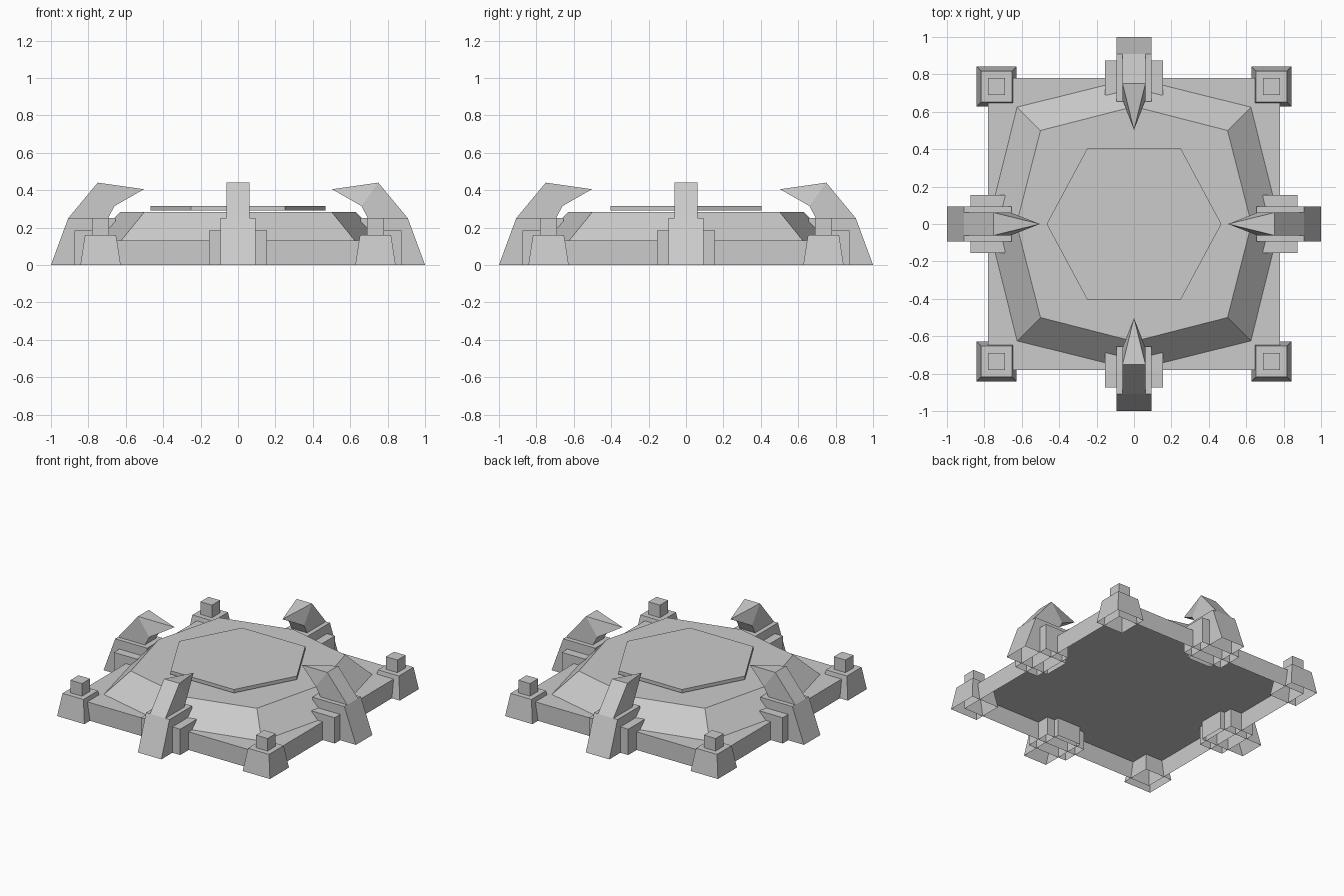
import bpy, math
from mathutils import Matrix, Vector

if "Cube" in bpy.data.objects:
    bpy.data.objects.remove(bpy.data.objects["Cube"])

grey = bpy.data.materials.new("stone grey")
grey.diffuse_color = (0.6, 0.6, 0.6, 1)
grey.use_nodes = True
grey.node_tree.nodes["Principled BSDF"].inputs["Base Color"].default_value = grey.diffuse_color


def make(name, verts, faces, mat=Matrix()):
    me = bpy.data.meshes.new(name)
    me.from_pydata([mat @ Vector(v) for v in verts], [], faces)
    me.materials.append(grey)
    ob = bpy.data.objects.new(name, me)
    bpy.context.collection.objects.link(ob)
    return ob


def loft(name, low, high, z0, z1, mat=Matrix(), bottom=False):
    """Counter-clockwise outline at z0 joined to another at z1, capped on top."""
    n = len(low)
    verts = [(x, y, z0) for x, y in low] + [(x, y, z1) for x, y in high]
    faces = [(i, (i + 1) % n, n + (i + 1) % n, n + i) for i in range(n)]
    faces.append(tuple(range(n, 2 * n)))
    if bottom:
        faces.append(tuple(reversed(range(n))))
    return make(name, verts, faces, mat)


def rect(x0, x1, y0, y1):
    return [(x0, y0), (x1, y0), (x1, y1), (x0, y1)]


def square(r, c=0):
    return rect(c - r, c + r, c - r, c + r)


def octagon(mid, corner):
    return [(mid, 0), (corner, corner), (0, mid), (-corner, corner),
            (-mid, 0), (-corner, -corner), (0, -mid), (corner, -corner)]


# Hollow base slab, sloped dome and hexagonal plate
loft("base_slab", square(0.78), square(0.78), 0, 0.13)
loft("dome", octagon(0.78, 0.625), octagon(0.628, 0.5), 0.13, 0.284)
hexagon = [(0.467, 0), (0.25, 0.404), (-0.25, 0.404),
           (-0.467, 0), (-0.25, -0.404), (0.25, -0.404)]
loft("hex_plate", hexagon, hexagon, 0.29, 0.315, bottom=True)

for i in range(4):
    turn = Matrix.Rotation(i * math.pi / 2, 4, "Z")

    # Corner post with a small cube on top
    loft(f"corner_post_{i}", square(0.108, 0.735), square(0.083, 0.735), 0, 0.16, turn)
    loft(f"post_cube_{i}", square(0.046, 0.735), square(0.046, 0.735), 0.16, 0.25, turn)

    # Sloped foot and the lower block that flanks it
    loft(f"claw_foot_{i}", rect(0.655, 1.0, -0.093, 0.093),
         rect(0.655, 0.908, -0.093, 0.093), 0, 0.25, turn)
    flank = rect(0.69, 0.875, -0.155, 0.155)
    loft(f"claw_flank_{i}", flank, flank, 0, 0.185, turn)

    # Hooked claw ending in a point over the dome
    w = 0.061
    profile = [(0.908, 0.25), (0.75, 0.44), (0.66, 0.315), (0.695, 0.25)]
    verts = [(x, s * w, z) for s in (-1, 1) for x, z in profile] + [(0.503, 0, 0.405)]
    faces = [(3, 2, 1, 0), (4, 5, 6, 7), (0, 1, 5, 4), (2, 3, 7, 6),
             (1, 8, 5), (1, 2, 8), (2, 6, 8), (5, 8, 6)]
    faces[0], faces[1] = (0, 3, 2, 1), (4, 5, 6, 7)
    make(f"claw_hook_{i}", verts, faces, turn)
